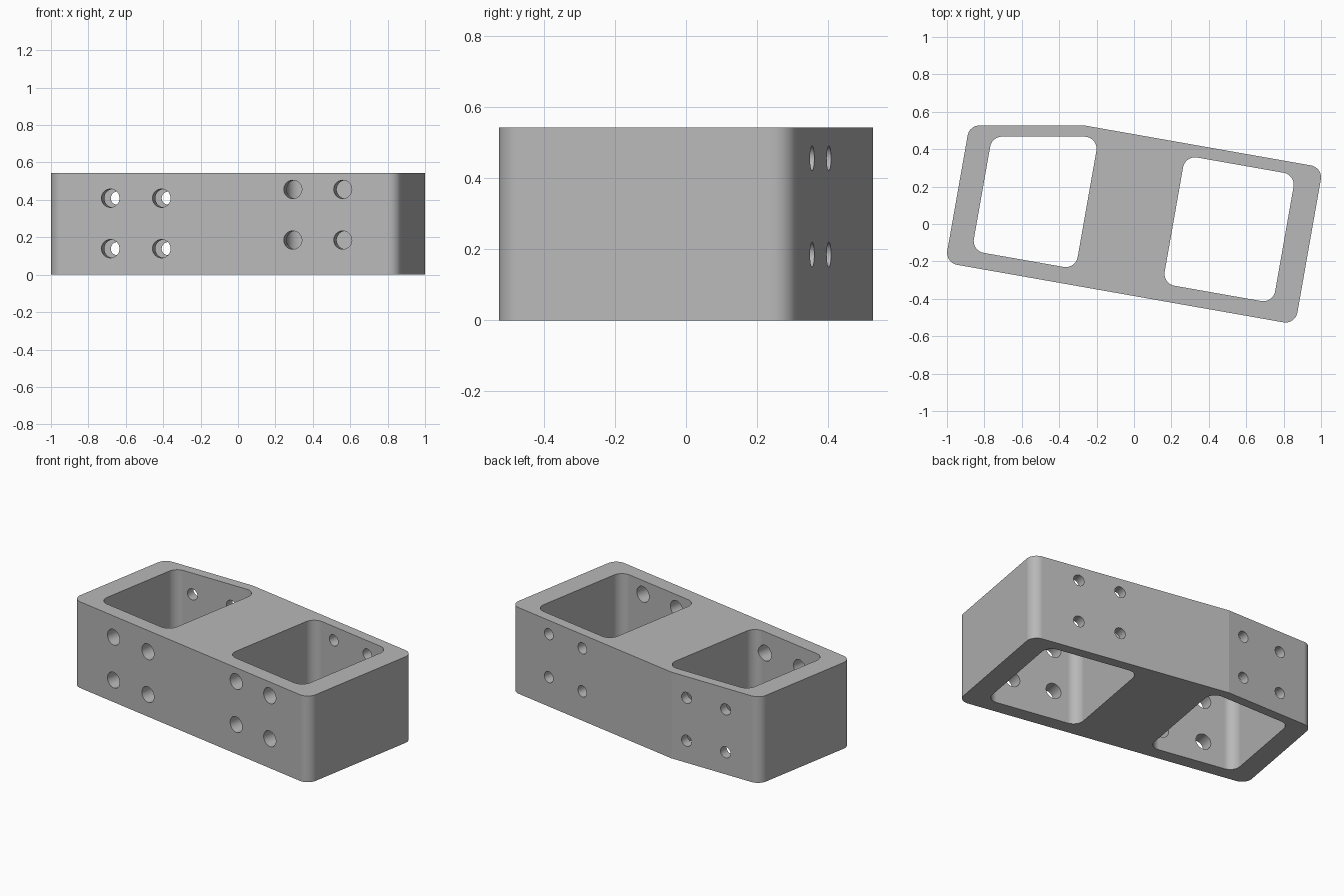
import bpy
import bmesh
from math import radians, tan, sin, cos
from mathutils import Vector, Matrix

cube = bpy.data.objects.get("Cube")
if cube:
    bpy.data.objects.remove(cube)

TILT = radians(10)
SLOPE = tan(TILT)
HEIGHT = 0.543
FILLET = 0.065

grey = bpy.data.materials.new("grey_metal")
grey.use_nodes = True
colour = (0.48, 0.48, 0.48, 1)
grey.diffuse_color = colour
grey.node_tree.nodes["Principled BSDF"].inputs["Base Color"].default_value = colour


def meet(side, end):
    """Corner where x = side + SLOPE*y meets y = end - SLOPE*x."""
    x = (side + SLOPE * end) / (1 + SLOPE ** 2)
    return Vector((x, end - SLOPE * x))


def level(side, y):
    """Point of a slanted side at a given y."""
    return Vector((side + SLOPE * y, y))


def rounded(corners, sharp=(), steps=12):
    """Round the corners of a counter-clockwise outline with tangent arcs."""
    points = []
    for i, p in enumerate(corners):
        if i in sharp:
            points.append(p)
            continue
        a = (corners[i - 1] - p).normalized()
        b = (corners[(i + 1) % len(corners)] - p).normalized()
        half = a.angle(b) / 2
        centre = p + (a + b).normalized() * FILLET / sin(half)
        start = p + a * FILLET / tan(half) - centre
        turn = radians(180) - 2 * half
        for s in range(steps + 1):
            t = turn * s / steps
            points.append(centre + Matrix.Rotation(t, 2) @ start)
    return points


def link(name, bm):
    mesh = bpy.data.meshes.new(name)
    bmesh.ops.recalc_face_normals(bm, faces=bm.faces)
    bm.to_mesh(mesh)
    bm.free()
    mesh.materials.append(grey)
    ob = bpy.data.objects.new(name, mesh)
    bpy.context.collection.objects.link(ob)
    return ob


def prism(name, outline, low, high):
    bm = bmesh.new()
    face = bm.faces.new([bm.verts.new((p.x, p.y, low)) for p in outline])
    top = bmesh.ops.extrude_face_region(bm, geom=[face])["geom"]
    verts = [v for v in top if isinstance(v, bmesh.types.BMVert)]
    bmesh.ops.translate(bm, verts=verts, vec=(0, 0, high - low))
    return link(name, bm)


def hole(bm, x, y, z, radius, tilt):
    """Add a drill through one wall, its axis turned about z from +y."""
    place = (Matrix.Translation((x, y, z)) @ Matrix.Rotation(-tilt, 4, "Z")
             @ Matrix.Rotation(radians(90), 4, "X"))
    bmesh.ops.create_cone(bm, cap_ends=True, segments=48, radius1=radius,
                          radius2=radius, depth=0.3, matrix=place)


# Block: slanted outline with a level rear facet on its right end
LEFT, RIGHT, FRONT, BACK, FLAT = 0.957, -0.973, -0.385, 0.48, 0.527
kink = Vector(((BACK - FLAT) / SLOPE, FLAT))
block = prism("bracket_block", rounded(
    [meet(RIGHT, FRONT), meet(LEFT, FRONT), meet(LEFT, BACK), kink,
     level(RIGHT, FLAT)], sharp=(3,)), 0, HEIGHT)

# Two pockets through the full height
right_pocket = prism("right_pocket_cutter", rounded(
    [meet(-0.842, -0.296), meet(-0.27, -0.296), level(-0.27, 0.467),
     level(-0.842, 0.467)]), -0.1, HEIGHT + 0.1)
left_pocket = prism("left_pocket_cutter", rounded(
    [meet(0.209, -0.292), meet(0.818, -0.292), meet(0.818, 0.415),
     meet(0.209, 0.415)]), -0.1, HEIGHT + 0.1)

# Screw holes: wide in the front wall, narrow in the rear wall
drills = bmesh.new()
depth = (BACK - FRONT) * cos(TILT)
for z in (0.139, 0.409):
    for x in (-0.682, -0.409):
        hole(drills, x, FRONT - SLOPE * x, z, 0.049, TILT)
    for x in (-0.645, -0.373):
        hole(drills, x, FLAT, z, 0.035, 0)
for z in (0.185, 0.456):
    for x in (0.293, 0.56):
        hole(drills, x, FRONT - SLOPE * x, z, 0.049, TILT)
        far = x + depth * sin(TILT)
        hole(drills, far, BACK - SLOPE * far, z, 0.035, TILT)
screw_holes = link("screw_hole_cutter", drills)

# Cut, then drop the cutters
bpy.ops.object.select_all(action="DESELECT")
block.select_set(True)
bpy.context.view_layer.objects.active = block
for cutter in (right_pocket, left_pocket, screw_holes):
    cutter.hide_render = True
    mod = block.modifiers.new("cut", "BOOLEAN")
    mod.operation = "DIFFERENCE"
    mod.solver = "EXACT"
    mod.object = cutter
    bpy.ops.object.modifier_apply(modifier=mod.name)
    bpy.data.objects.remove(cutter)

# Smooth the fillets and bores, keep the rear kink crisp
bpy.ops.object.shade_smooth_by_angle(angle=radians(9))
weighted = block.modifiers.new("even_shading", "WEIGHTED_NORMAL")
weighted.keep_sharp = True
